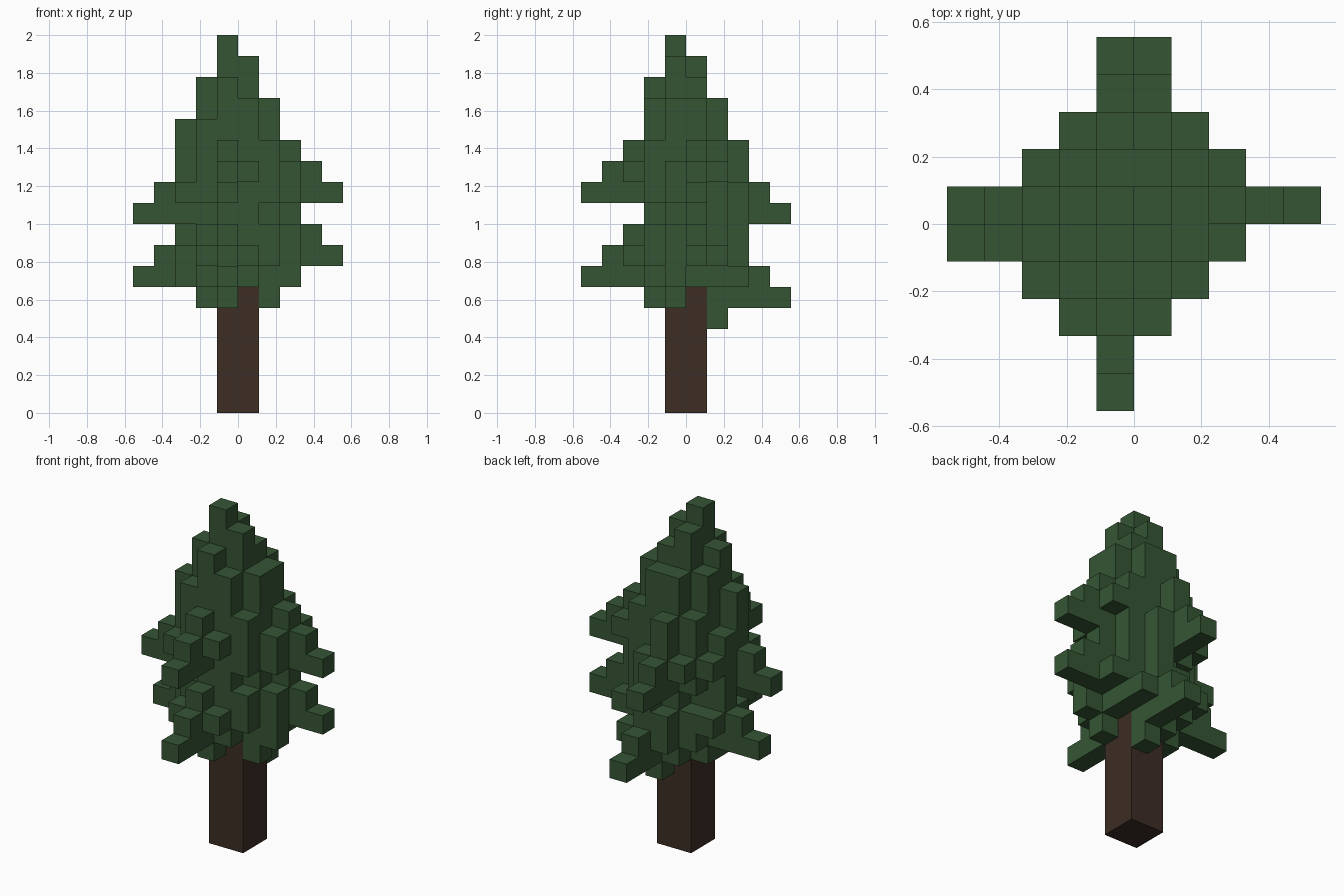
import bpy
import bmesh
from mathutils import Vector

UNIT = 1 / 9  # edge length of one cube

if "Cube" in bpy.data.objects:
    bpy.data.objects.remove(bpy.data.objects["Cube"], do_unlink=True)


def make_material(name, color):
    material = bpy.data.materials.new(name)
    material.use_nodes = True
    material.diffuse_color = color
    shader = material.node_tree.nodes["Principled BSDF"]
    shader.inputs["Base Color"].default_value = color
    shader.inputs["Roughness"].default_value = 0.9
    return material


def add_column(cells, x, y, bottom, top):
    """Fill one vertical stack of cubes."""
    cells.update((x, y, z) for z in range(bottom, top))


def add_branch(cells, start, direction, bottom, length):
    """Flat-bottomed branch whose top steps down towards the tip."""
    for step in range(length):
        x = start[0] + direction[0] * step
        y = start[1] + direction[1] * step
        add_column(cells, x, y, bottom, bottom + length - step)


def build_object(name, cells, material):
    """Make the outer skin of a set of grid cubes."""
    bm = bmesh.new()
    corners = {}

    def corner(point):
        key = tuple(round(value) for value in point)
        if key not in corners:
            corners[key] = bm.verts.new(Vector(key) * UNIT)
        return corners[key]

    for cell in sorted(cells):
        for axis in range(3):
            for side in (0, 1):
                neighbour = list(cell)
                neighbour[axis] += 1 if side else -1
                if tuple(neighbour) in cells:
                    continue
                origin, across, along = Vector(cell), Vector(), Vector()
                origin[axis] += side
                across[(axis + 1) % 3] = 1
                along[(axis + 2) % 3] = 1
                loop = [origin, origin + across, origin + across + along, origin + along]
                if not side:
                    loop.reverse()
                bm.faces.new([corner(point) for point in loop])

    mesh = bpy.data.meshes.new(name)
    bm.to_mesh(mesh)
    bm.free()
    mesh.materials.append(material)
    obj = bpy.data.objects.new(name, mesh)
    bpy.context.collection.objects.link(obj)
    return obj


bark = make_material("dark brown bark", (0.045, 0.026, 0.018, 1))
needles = make_material("dark green needles", (0.036, 0.091, 0.034, 1))

# Trunk: a square post
trunk = set()
for x in (-1, 0):
    for y in (-1, 0):
        add_column(trunk, x, y, 0, 6)
build_object("trunk", trunk, bark)

# Core of the crown: a plus-shaped column with uneven top and bottom
crown = set()
peaks = {(-1, -1): 18, (0, -1): 17, (-1, 0): 17,
         (0, 0): 16, (-2, -1): 16, (-1, -2): 16}
hems = {(0, -2): 6, (1, 0): 6, (0, 1): 4}
for x in range(-2, 2):
    for y in range(-2, 2):
        inner_x, inner_y = x in (-1, 0), y in (-1, 0)
        if inner_x or inner_y:
            bottom = 6 if inner_x and inner_y else hems.get((x, y), 5)
            add_column(crown, x, y, bottom, peaks.get((x, y), 15))

# Long branches of the upper and lower tier
right, left, front, back = (1, 0), (-1, 0), (0, -1), (0, 1)
for start, direction, bottom in (
        ((2, 0), right, 10), ((-3, -1), left, 9),
        ((-1, -3), front, 10), ((-1, 2), back, 9),
        ((2, 0), right, 7), ((-3, 0), left, 6),
        ((-1, -3), front, 6), ((0, 2), back, 5)):
    add_branch(crown, start, direction, bottom, 3)

# Tufts filling the upper tier: x, y, bottom, top
upper_tufts = (
    (-2, -2, 10, 14), (1, -2, 10, 13), (1, 1, 8, 13), (-2, 1, 9, 13),
    (-3, -1, 9, 14), (-3, 0, 9, 12), (-3, 1, 10, 11), (-3, -2, 10, 11),
    (2, -1, 10, 12), (2, 1, 11, 12), (0, -3, 11, 12),
    (-1, 2, 9, 13), (-2, 2, 10, 11), (0, 2, 9, 11))

# Tufts filling the lower tier
lower_tufts = (
    (-2, -2, 6, 9), (1, -2, 7, 9), (1, 1, 6, 8), (-2, 1, 6, 8),
    (-3, -1, 6, 8), (-3, 1, 7, 8), (2, -1, 6, 9), (2, 1, 7, 8),
    (0, -3, 7, 8), (-2, -3, 7, 8), (-1, 2, 6, 8), (0, 2, 5, 9),
    (1, 2, 6, 7))

for tuft in upper_tufts + lower_tufts:
    add_column(crown, *tuft)
build_object("crown", crown, needles)
